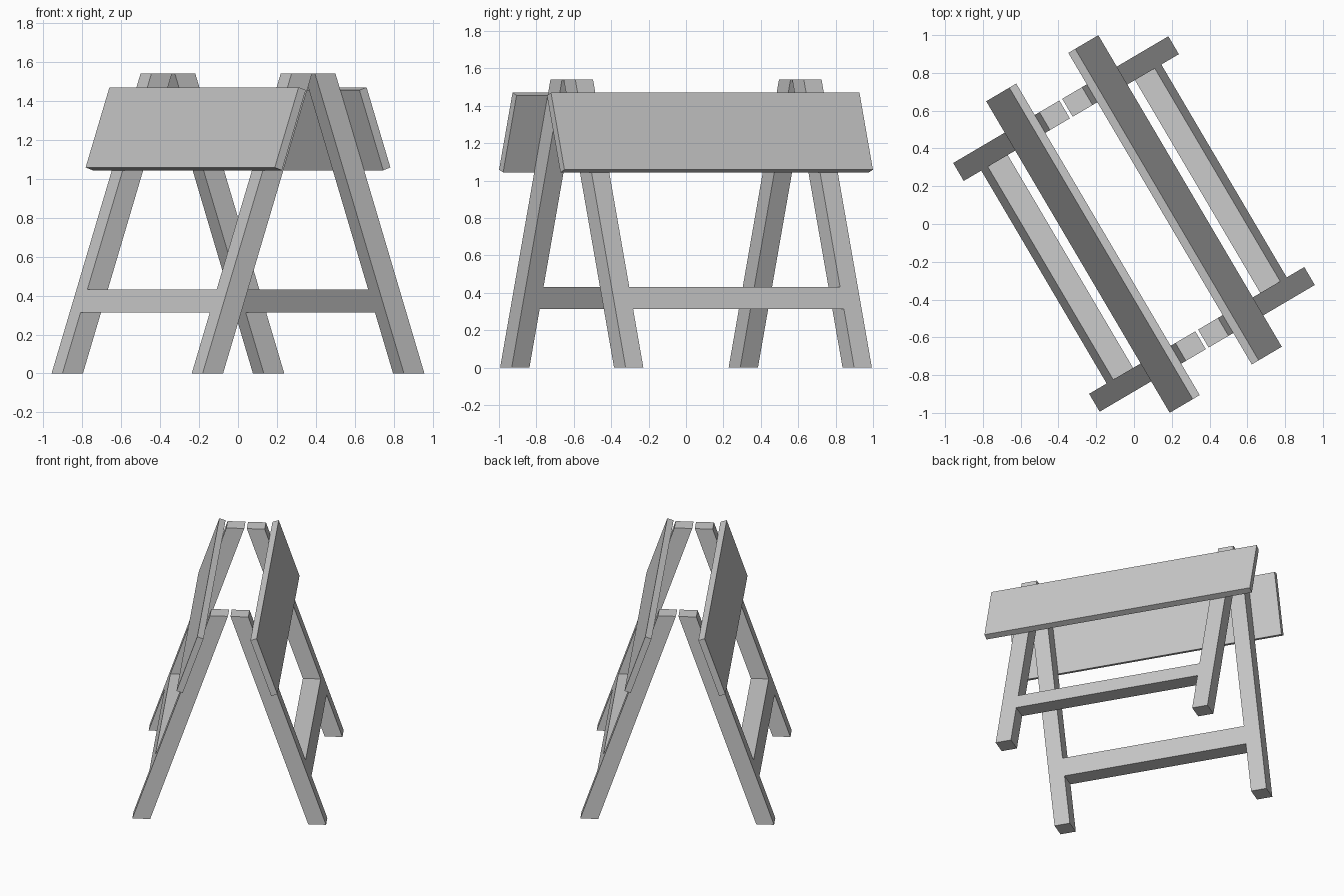
import bpy, bmesh, math

if "Cube" in bpy.data.objects:
    bpy.data.objects.remove(bpy.data.objects["Cube"])

TURN = math.radians(30.5)      # whole stand is turned about z
TILT = math.radians(19)        # lean of the legs and boards
FOOT, TOP = 0.661, 1.54        # outer foot offset, height
DEPTH, WIDTH = 0.122, 0.11     # timber section
Y_OUT = 0.764                  # outer end of the leg frames


def outer(z):
    return FOOT - z * math.tan(TILT)


def prism(name, profile, y0, y1, side):
    """Extrude an xz profile along y, flipped to the given side."""
    bm = bmesh.new()
    face = bm.faces.new([bm.verts.new((side * x, y0, z)) for x, z in profile])
    new = bmesh.ops.extrude_face_region(bm, geom=[face])["geom"]
    bmesh.ops.translate(bm, vec=(0, y1 - y0, 0),
                        verts=[v for v in new if isinstance(v, bmesh.types.BMVert)])
    bmesh.ops.recalc_face_normals(bm, faces=bm.faces)
    mesh = bpy.data.meshes.new(name)
    bm.to_mesh(mesh)
    bm.free()
    obj = bpy.data.objects.new(name, mesh)
    obj.rotation_euler.z = TURN
    bpy.context.collection.objects.link(obj)


def leaning(z0, z1):
    """Sloped timber section cut level at both heights."""
    return [(outer(z0), z0), (outer(z1), z1),
            (outer(z1) - DEPTH, z1), (outer(z0) - DEPTH, z0)]


# Board section: a rectangle lying on the outer faces of the legs
T = 0.045
nx, nz = T * math.cos(TILT), T * math.sin(TILT)
z_low, z_high = 1.043, 1.455
board = [(outer(z_low), z_low), (outer(z_high), z_high),
         (outer(z_high) + nx, z_high + nz), (outer(z_low) + nx, z_low + nz)]

for side, s in ((-1, "left"), (1, "right")):
    # Legs at both ends
    prism(f"{s}_front_leg", leaning(0, TOP), -Y_OUT, -Y_OUT + WIDTH, side)
    prism(f"{s}_back_leg", leaning(0, TOP), Y_OUT - WIDTH, Y_OUT, side)
    # Lower rail flush between the legs
    prism(f"{s}_rail", leaning(0.313, 0.43), -Y_OUT + WIDTH, Y_OUT - WIDTH, side)
    # Sign board
    prism(f"{s}_board", board, -0.957, 0.957, side)
